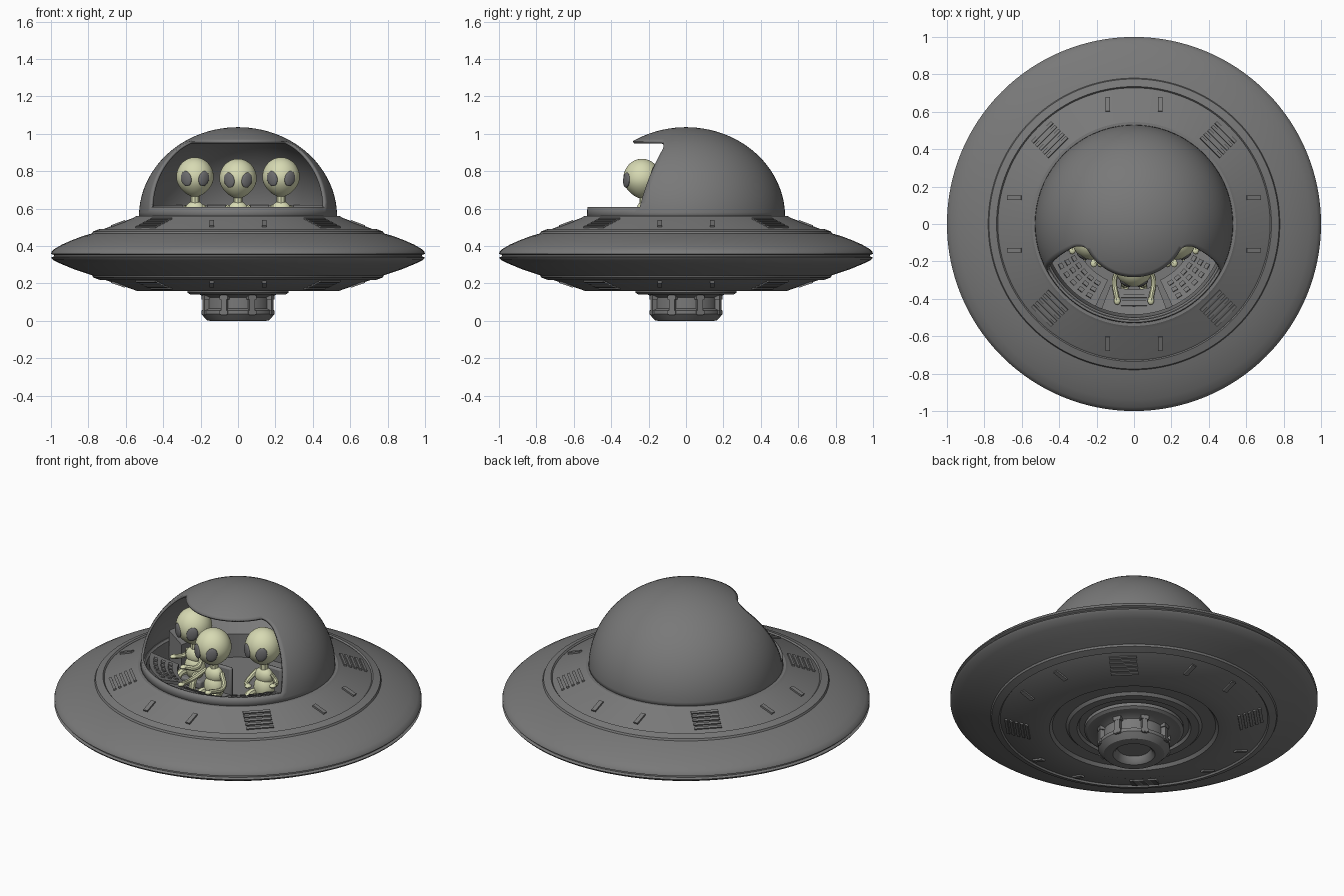
import bpy, bmesh, math
from math import sin, cos, radians, sqrt, pi
from mathutils import Matrix, Vector

if "Cube" in bpy.data.objects:
    bpy.data.objects.remove(bpy.data.objects["Cube"])


def material(name, c):
    m = bpy.data.materials.new(name)
    m.diffuse_color = (*c, 1)
    m.use_nodes = True
    m.node_tree.nodes["Principled BSDF"].inputs["Base Color"].default_value = m.diffuse_color
    return m


HULL = material("hull_grey", (0.19, 0.19, 0.19))
SKIN = material("pale_skin", (0.68, 0.70, 0.45))
EYE = material("eye_grey", (0.15, 0.15, 0.155))


def finish(name, bm, mat):
    bmesh.ops.recalc_face_normals(bm, faces=bm.faces[:])
    me = bpy.data.meshes.new(name)
    bm.to_mesh(me)
    bm.free()
    me.materials.append(mat)
    ob = bpy.data.objects.new(name, me)
    bpy.context.collection.objects.link(ob)
    return ob


def revolve(name, profile, mat, seg=128):
    """Turn a profile of (radius, z) points around the z axis."""
    bm = bmesh.new()
    rings = []
    for r, z in profile:
        n = 1 if r == 0 else seg
        rings.append([bm.verts.new((r * sin(2 * pi * k / seg), -r * cos(2 * pi * k / seg), z)) for k in range(n)])
    for a, b in zip(rings, rings[1:]):
        for k in range(seg):
            j = (k + 1) % seg
            quad = [a[k % len(a)], a[j % len(a)], b[j % len(b)], b[k % len(b)]]
            bm.faces.new(list(dict.fromkeys(quad)))
    return finish(name, bm, mat)


def arc_block(name, a0, a1, r0, r1, z0, zi, zo, steps=16):
    """Curved block; angles in degrees from the front, top slopes from zi to zo."""
    bm = bmesh.new()
    rows = []
    for k in range(steps + 1):
        a = radians(a0 + (a1 - a0) * k / steps)
        rows.append([bm.verts.new((r * sin(a), -r * cos(a), z))
                     for r, z in ((r0, z0), (r1, z0), (r1, zo), (r0, zi))])
    for a, b in zip(rows, rows[1:]):
        for i in range(4):
            bm.faces.new((a[i], a[(i + 1) % 4], b[(i + 1) % 4], b[i]))
    bm.faces.new(rows[0])
    bm.faces.new(rows[-1])
    return finish(name, bm, HULL)


def boxes(name, items, mat=HULL):
    """Many small boxes: (angle from +x, radius, z, tilt, size, sideways shift)."""
    bm = bmesh.new()
    for a, r, z, tilt, size, side in items:
        m = (Matrix.Rotation(radians(a), 4, 'Z') @ Matrix.Translation((r, side, z))
             @ Matrix.Rotation(tilt, 4, 'Y') @ Matrix.Diagonal((*size, 1)))
        bmesh.ops.create_cube(bm, size=1, matrix=m)
    return finish(name, bm, mat)


def ball(bm, loc, radii, rot=Matrix.Identity(4), u=28, v=18):
    bmesh.ops.create_uvsphere(bm, u_segments=u, v_segments=v, radius=1,
                              matrix=Matrix.Translation(loc) @ rot @ Matrix.Diagonal((*radii, 1)))


def tube(name, paths, radius, mat):
    cu = bpy.data.curves.new(name, 'CURVE')
    cu.dimensions = '3D'
    cu.bevel_depth = radius
    cu.bevel_resolution = 2
    cu.resolution_u = 6
    cu.use_fill_caps = True
    for pts in paths:
        s = cu.splines.new('BEZIER')
        s.bezier_points.add(len(pts) - 1)
        for p, co in zip(s.bezier_points, pts):
            p.co = co
            p.handle_left_type = p.handle_right_type = 'AUTO'
    cu.materials.append(mat)
    ob = bpy.data.objects.new(name, cu)
    bpy.context.collection.objects.link(ob)


# Saucer hull with a sunken cockpit and dished underside
revolve("saucer_hull", [
    (0, .42), (.485, .42), (.50, .55), (.51, .56), (.545, .56), (.56, .55), (.72, .49), (.728, .484),
    (.735, .492), (.775, .478), (.78, .467), (.83, .453), (.89, .43), (.94, .408), (.98, .385), (.997, .368),
    (1, .358), (.985, .352), (.985, .344), (1, .338), (.99, .326), (.95, .306), (.88, .277), (.78, .243),
    (.775, .232), (.735, .217), (.728, .226), (.72, .222), (.54, .16), (.46, .163), (.445, .18), (.37, .18),
    (.355, .165), (.31, .165), (.30, .18), (0, .18)], HULL)

# Landing pod below the hull
revolve("landing_pod", [
    (0, .17), (.27, .17), (.27, .15), (.255, .14), (.205, .14), (.175, .125), (.175, .065), (.195, .055),
    (.195, .035), (.18, .018), (.165, .003), (.15, 0), (.115, 0), (.10, .012), (.09, .04), (0, .04)], HULL, 64)
boxes("pod_struts", [(22.5 + 45 * k, .185, .085, 0, (.03, .03, .11), 0) for k in range(8)])
boxes("pod_clamps", [(22.5 + 45 * k, .187, z, 0, (.03, .045, .022), 0) for k in range(8) for z in (.045, .125)])

# Dome with a wide front opening that narrows at its upper corners
SILL, TOP, COLS, OPEN = .608, .96, 112, 40


def opening_angle(z):
    t = min(max((z - SILL) / (TOP - SILL), 0), 1)
    corner = max(0, (t - .86) / .14)
    return radians(62 + 8 * t - 9 * (1 - sqrt(1 - corner * corner)))


zs = [.55, .58] + [SILL + (TOP - SILL) * sin(k / 22 * pi / 2) for k in range(23)]
zs += [.555 + .48 * sin(radians(e)) for e in (60, 64, 68, 72, 76, 80, 84, 87)]
bm = bmesh.new()
rows = []
for z in zs:
    r = .53 * sqrt(1 - (max(z - .555, 0) / .48) ** 2)
    h = opening_angle(z)
    row = []
    for k in range(COLS):
        if k <= OPEN:
            a = -h + 2 * h * k / OPEN
        else:
            a = h + (2 * pi - 2 * h) * (k - OPEN) / (COLS - OPEN)
        row.append(bm.verts.new((r * sin(a), -r * cos(a), z)))
    rows.append(row)
for i in range(len(rows) - 1):
    for k in range(COLS):
        if k < OPEN and 2 <= i < 24:
            continue
        j = (k + 1) % COLS
        bm.faces.new((rows[i][k], rows[i][j], rows[i + 1][j], rows[i + 1][k]))
pole = bm.verts.new((0, 0, 1.035))
for k in range(COLS):
    bm.faces.new((rows[-1][k], rows[-1][(k + 1) % COLS], pole))
dome = finish("dome", bm, HULL)
mod = dome.modifiers.new("shell", 'SOLIDIFY')
mod.thickness = .014
mod.offset = -1

# Vents and small raised tabs on both faces of the hull
TU, TD = math.atan(.375), -math.atan(.345)


def top_z(r):
    return .55 - (r - .56) * .375


def low_z(r):
    return .16 + (r - .54) * .345


RADII = [.58 + .028 * k for k in range(5)]
for label, zf, tilt in (("upper", top_z, TU), ("lower", low_z, TD)):
    boxes(label + "_vents", [(45 + 90 * q, r, zf(r), tilt, (.016, .15, .014), 0) for q in range(4) for r in RADII])
    boxes(label + "_tabs", [(90 * q, .64, zf(.64), tilt, (.08, .026, .01), s * .14) for q in range(4) for s in (-1, 1)])

# Cockpit consoles
arc_block("front_console", -21, 21, .35, .485, .42, .53, .58)
arc_block("rear_console", 95, 265, .40, .49, .42, .56, .62, 40)
for side, label in ((-1, "left"), (1, "right")):
    arc_block(label + "_console", side * 25, side * 68, .33, .485, .42, .53, .585)
SLOPE = -math.atan(.36)
boxes("console_buttons", [(-90 + a, r, .531 + (r - .33) * .36, SLOPE, (.022, .03, .014), 0)
                          for a in (-60, -53, -46, -39, -32, 32, 39, 46, 53, 60) for r in (.37, .41, .45)])
boxes("front_panel", [(-90, .425, .56, SLOPE, (.03, .14, .014), 0), (-90, .385, .545, SLOPE, (.02, .2, .014), 0)])


# Three seated pilots with seats
def pilot(label, x, y, hz, arms):
    c = Vector((x, y - .01, hz))
    bm = bmesh.new()
    ball(bm, (0, 0, 0), (.1, .1, .106), u=40, v=28)
    for v in bm.verts:  # narrower chin
        if v.co.z < 0:
            k = 1 - .22 * (v.co.z / .106) ** 2
            v.co.x *= k
            v.co.y *= k
    bmesh.ops.translate(bm, verts=bm.verts[:], vec=c)
    finish(label + "_head", bm, SKIN)
    bm = bmesh.new()
    for s in (-1, 1):
        rot = Matrix.Rotation(s * radians(29), 4, 'Z') @ Matrix.Rotation(s * radians(16), 4, 'Y')
        ball(bm, c + Vector((s * .047, -.083, -.008)), (.031, .012, .041), rot)
    finish(label + "_eyes", bm, EYE)
    bm = bmesh.new()
    ball(bm, (x, y, .52), (.06, .052, .072))
    ball(bm, (x, y, .59), (.055, .04, .05))
    for a in arms:
        ball(bm, a[-1], (.018, .022, .012), u=12, v=8)
    for s in (-1, 1):
        ball(bm, (x + s * .05, y - .115, .432), (.02, .035, .014), u=12, v=8)
    finish(label + "_body", bm, SKIN)
    tube(label + "_neck", [[(x, y, .6), (x, y, hz - .08)]], .024, SKIN)
    tube(label + "_arms", arms, .014, SKIN)
    tube(label + "_legs", [[(x + s * .03, y, .49), (x + s * .05, y - .08, .49), (x + s * .05, y - .1, .435)]
                           for s in (-1, 1)], .02, SKIN)
    bm = bmesh.new()
    for loc, size in (((x, y + .01, .44), (.14, .12, .045)), ((x, y + .07, .52), (.14, .025, .2))):
        bmesh.ops.create_cube(bm, size=1, matrix=Matrix.Translation(loc) @ Matrix.Diagonal((*size, 1)))
    seat = finish(label + "_seat", bm, HULL)
    bev = seat.modifiers.new("soft_edges", 'BEVEL')
    bev.width = .01
    bev.segments = 2


pilot("middle_pilot", 0, -.225, .76,
      [[(s * .05, -.225, .61), (s * .1, -.28, .56), (s * .09, -.41, .575)] for s in (-1, 1)])
for side, label in ((-1, "left_pilot"), (1, "right_pilot")):
    x = side * .23
    pilot(label, x, -.08, .768,
          [[(x + side * .045, -.08, .61), (side * .3, -.07, .57), (side * .33, -.14, .575)],
           [(x - side * .045, -.08, .61), (side * .165, -.15, .56), (side * .215, -.21, .57)]])

# Turn tubes into meshes, then smooth everything while keeping hard edges
for ob in bpy.data.objects:
    ob.select_set(ob.type == 'CURVE')
    if ob.type == 'CURVE':
        bpy.context.view_layer.objects.active = ob
bpy.ops.object.convert(target='MESH')
for ob in bpy.data.objects:
    ob.select_set(ob.type == 'MESH')
bpy.context.view_layer.objects.active = dome
bpy.ops.object.shade_smooth_by_angle(angle=radians(32))
